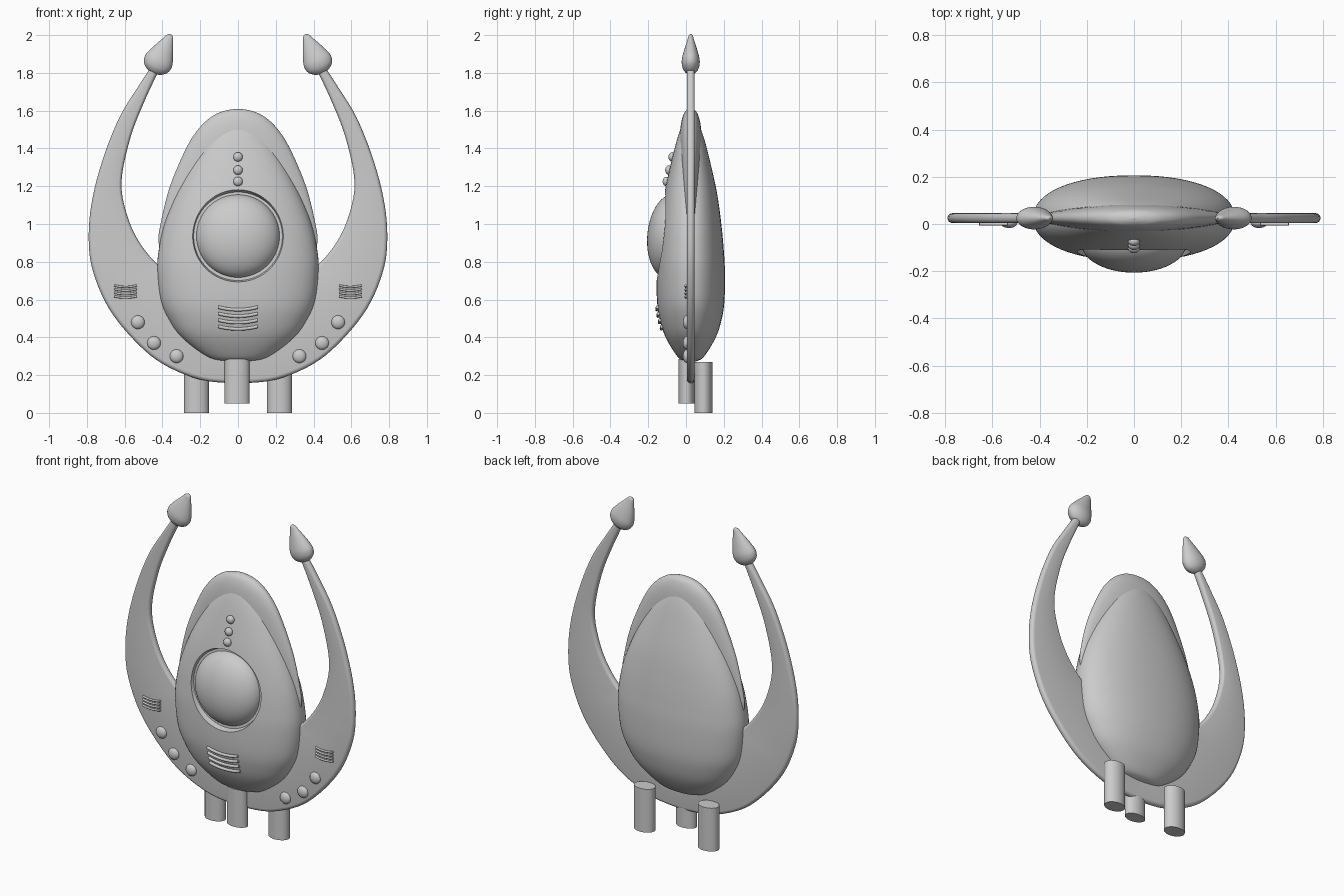
import bpy, bmesh, math
from mathutils import Vector

if "Cube" in bpy.data.objects:
    bpy.data.objects.remove(bpy.data.objects["Cube"])

YC = 0.025   # shared mid-plane of body, crest and wings


def smooth_rows(rows, n):
    """Catmull-Rom interpolation of a short list of tuples."""
    out = []
    for i in range(len(rows) - 1):
        p = [Vector(rows[max(0, min(len(rows) - 1, i + k))]) for k in (-1, 0, 1, 2)]
        for j in range(n):
            t = j / n
            out.append(0.5 * (2 * p[1] + (p[2] - p[0]) * t
                              + (2 * p[0] - 5 * p[1] + 4 * p[2] - p[3]) * t * t
                              + (3 * p[1] - p[0] - 3 * p[2] + p[3]) * t ** 3))
    out.append(Vector(rows[-1]))
    return out


def shade(ob, angle=40):
    bpy.ops.object.select_all(action='DESELECT')
    ob.select_set(True)
    bpy.context.view_layer.objects.active = ob
    bpy.ops.object.shade_smooth_by_angle(angle=math.radians(angle))
    return ob


def loft(name, rings):
    """Skin a list of equal-length closed rings and cap both ends."""
    bm = bmesh.new()
    vr = [[bm.verts.new(p) for p in r] for r in rings]
    n = len(vr[0])
    for a, b in zip(vr, vr[1:]):
        for i in range(n):
            bm.faces.new((a[i], a[(i + 1) % n], b[(i + 1) % n], b[i]))
    bm.faces.new(vr[0])
    bm.faces.new(vr[-1])
    bmesh.ops.remove_doubles(bm, verts=bm.verts, dist=1e-5)
    bmesh.ops.recalc_face_normals(bm, faces=bm.faces)
    me = bpy.data.meshes.new(name)
    bm.to_mesh(me)
    bm.free()
    ob = bpy.data.objects.new(name, me)
    bpy.context.collection.objects.link(ob)
    return ob


def egg_rings(rows, n=64, e=2.2):
    def s(v):
        return math.copysign(abs(v) ** (2 / e), v)
    rings = []
    for z, w, d in rows:
        w, d = max(w, 0.002), max(d, 0.002)
        rings.append([(w * s(math.cos(a)), YC + d * s(math.sin(a)), z)
                      for a in (2 * math.pi * i / n for i in range(n))])
    return rings


# egg body: height, half width, half depth
body_rows = smooth_rows([
    (.268, .0, .0), (.275, .08, .035), (.3, .17, .072), (.4, .30, .133), (.5, .37, .165),
    (.6, .41, .179), (.75, .427, .181), (.86, .42, .175), (1.0, .39, .162),
    (1.17, .322, .138), (1.37, .213, .093), (1.48, .13, .062), (1.53, .07, .038),
    (1.545, .0, .0)], 5)
body = loft("body", egg_rings(body_rows))

# crest rim behind the body top
crest_rows = smooth_rows([
    (.78, .39, .008), (.9, .42, .03), (1.0, .41, .045), (1.2, .36, .057), (1.41, .27, .06),
    (1.52, .195, .053), (1.58, .12, .038), (1.603, .055, .02), (1.61, .0, .0)], 5)
shade(loft("crest", egg_rings(crest_rows)))


def body_front(x, z):
    """Front surface of the body at x, z."""
    for a, b in zip(body_rows, body_rows[1:]):
        if a[0] <= z <= b[0]:
            r = a.lerp(b, (z - a[0]) / (b[0] - a[0]))
            return YC - r[2] * max(0, 1 - (abs(x) / r[1]) ** 2.2) ** (1 / 2.2)


# round recess cut in the body for the dome
TILT = math.radians(85)
nrm = Vector((0, -math.sin(TILT), math.cos(TILT)))
bpy.ops.mesh.primitive_cone_add(vertices=64, radius1=.235, radius2=.295, depth=.2,
                                location=Vector((0, -.1, .935)) + nrm * .1,
                                rotation=(TILT, 0, 0))
cutter = bpy.context.object
cutter.name = "recess_cutter"
mod = body.modifiers.new("recess", 'BOOLEAN')
mod.object = cutter
mod.solver = 'EXACT'
bpy.context.view_layer.objects.active = body
bpy.ops.object.modifier_apply(modifier=mod.name)
bpy.data.objects.remove(cutter)
shade(body, 25)


def ball(name, loc, scale, rot=(0, 0, 0), seg=24):
    bpy.ops.mesh.primitive_uv_sphere_add(segments=seg, ring_count=seg // 2, radius=1,
                                         location=loc, rotation=rot)
    ob = bpy.context.object
    ob.name = name
    ob.scale = scale
    return shade(ob, 60)


# dome and the three studs above it
ball("dome", (0, -.085, .935), (.222, .222, .12), (TILT, 0, 0), 64)
for z in (1.225, 1.285, 1.355):
    ball("stud", (0, body_front(0, z) - .002, z), (.025, .02, .025))


# curved vent slats
def slat(name, pts, r):
    cu = bpy.data.curves.new(name, 'CURVE')
    cu.dimensions = '3D'
    cu.bevel_depth = r
    cu.bevel_resolution = 3
    cu.use_fill_caps = True
    sp = cu.splines.new('POLY')
    sp.points.add(len(pts) - 1)
    for p, c in zip(sp.points, pts):
        p.co = (*c, 1)
    bpy.context.collection.objects.link(bpy.data.objects.new(name, cu))


steps = [i / 6 - 1 for i in range(13)]
for k in range(4):
    z0 = .444 + k * .034
    pts = []
    for t in steps:
        x, z = .105 * t, z0 + .014 * t * t
        pts.append((x, body_front(x, z) - .005, z))
    slat("body_vent_slat", pts, .009)
    for s in (-1, 1):
        slat("wing_vent_slat", [(s * .595 + .06 * t, -.001, .61 + k * .019 + .008 * t * t)
                                for t in steps], .006)

# crescent wings: outer x, z and inner x, z pairs
pairs = smooth_rows([
    (0, .155, 0, .5), (.2, .176, .12, .6), (.4, .26, .22, .66), (.55, .385, .29, .71),
    (.685, .555, .36, .75), (.765, .74, .43, .79), (.79, .9, .52, .9),
    (.777, 1.1, .585, 1.04), (.72, 1.33, .617, 1.22), (.63, 1.56, .57, 1.455),
    (.53, 1.725, .495, 1.65), (.455, 1.84, .42, 1.81)], 5)
rings = []
for ox, oz, ix, iz in pairs:
    o, i = Vector((ox, 0, oz)), Vector((ix, 0, iz))
    u = (o - i).normalized()
    t = min(.021, (o - i).length / 2)
    ring = []
    for c, base in ((o - u * t, -90), (i + u * t, 90)):
        for k in range(9):
            a = math.radians(base + k * 22.5)
            ring.append(c + u * t * math.cos(a) + Vector((0, YC + t * math.sin(a), 0)))
    rings.append(ring)

# teardrop tips: distance along axis and radius
drop = smooth_rows([(0, 0), (.007, .036), (.03, .066), (.06, .077), (.09, .073),
                    (.14, .053), (.19, .03), (.218, .017), (.228, 0)], 4)
base = Vector((.45, YC, 1.798))
ax = Vector((-.095, 0, .207)).normalized()
side = Vector((ax.z, 0, -ax.x))
tip = [[base + ax * t + side * max(r, .001) * math.cos(a)
        + Vector((0, .62 * max(r, .001) * math.sin(a), 0))
        for a in (2 * math.pi * i / 32 for i in range(32))] for t, r in drop]

for s, label in ((1, "right"), (-1, "left")):
    for name, rr in (("wing", rings), ("wing_tip", tip)):
        shade(loft(f"{label}_{name}", [[(s * p.x, p.y, p.z) for p in r] for r in rr]))
    for x, z in ((.53, .48), (.445, .37), (.325, .3)):
        ball(f"{label}_wing_button", (s * x, .005, z), (.036, .022, .036))

# three stub legs
for name, x, y, z0, z1, ry in (("front_leg", -.005, .003, .05, .285, .042),
                               ("left_leg", -.22, .092, 0, .27, .048),
                               ("right_leg", .22, .092, 0, .27, .048)):
    bpy.ops.mesh.primitive_cylinder_add(vertices=32, radius=1, depth=1,
                                        location=(x, y, (z0 + z1) / 2))
    leg = bpy.context.object
    leg.name = name
    leg.scale = (.066, ry, z1 - z0)
    shade(leg)
